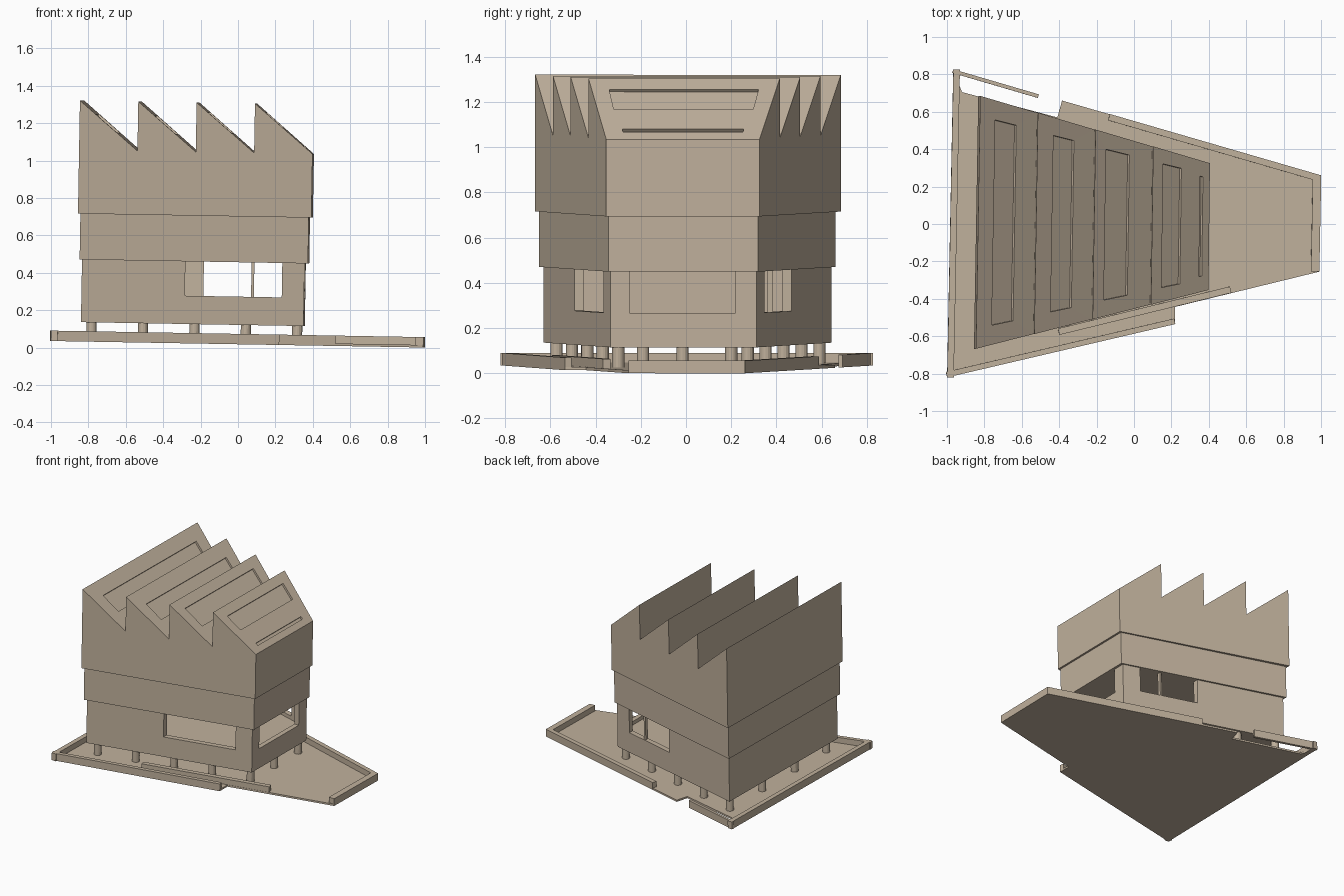
import bpy, bmesh, math
from mathutils import Vector, Matrix

if "Cube" in bpy.data.objects:
    bpy.data.objects.remove(bpy.data.objects["Cube"])

TILT = Matrix.Rotation(math.radians(1.0), 4, 'Y')   # the whole model leans slightly towards +x
stone = bpy.data.materials.new("warm_stone")
stone.diffuse_color = (0.53, 0.44, 0.335, 1)
stone.use_nodes = True
stone.node_tree.nodes["Principled BSDF"].inputs["Base Color"].default_value = stone.diffuse_color
parts = []


def loft(name, ring_a, ring_b):
    """Closed solid between two matching rings of points."""
    bm = bmesh.new()
    a = [bm.verts.new(p) for p in ring_a]
    b = [bm.verts.new(p) for p in ring_b]
    bm.faces.new(a)
    bm.faces.new(b)
    n = len(a)
    for i in range(n):
        j = (i + 1) % n
        bm.faces.new((a[i], a[j], b[j], b[i]))
    bmesh.ops.recalc_face_normals(bm, faces=bm.faces)
    me = bpy.data.meshes.new(name)
    bm.to_mesh(me)
    bm.free()
    me.materials.append(stone)
    ob = bpy.data.objects.new(name, me)
    bpy.context.collection.objects.link(ob)
    parts.append(ob)
    return ob


def prism(name, plan, z0, z1):
    return loft(name, [(x, y, z0) for x, y in plan], [(x, y, z1) for x, y in plan])


def box(name, x0, x1, y0, y1, z0, z1):
    return prism(name, [(x0, y0), (x1, y0), (x1, y1), (x0, y1)], z0, z1)


def cut(target, cutter):
    """Subtract the cutter, then remove it."""
    mod = target.modifiers.new("cut", 'BOOLEAN')
    mod.operation = 'DIFFERENCE'
    mod.solver = 'EXACT'
    mod.object = cutter
    bpy.context.view_layer.objects.active = target
    bpy.ops.object.modifier_apply(modifier=mod.name)
    parts.remove(cutter)
    bpy.data.objects.remove(cutter)


def wall(name, p, q, thick, z0=0.0175, z1=0.073):
    """Low straight wall, thickened to the left of p -> q."""
    p, q = Vector(p), Vector(q)
    d = (q - p).normalized()
    n = Vector((-d.y, d.x)) * thick
    prism(name, [p, q, q + n, p + n], z0, z1)


# ground plate and its low boundary walls
prism("ground_plate", [(-1, -0.82), (0.22, -0.535), (0.22, -0.443), (0.99, -0.255), (1, 0.26),
                       (-0.385, 0.66), (-0.41, 0.57), (-0.92, 0.705), (-0.967, 0.825)], 0.0175, 0.031)
wall("left_rim", (-0.967, 0.827), (-1, -0.82), 0.035)
wall("front_outer_rim", (-1, -0.82), (0.22, -0.535), 0.03)
wall("front_inner_rim", (-0.40, -0.593), (0.52, -0.368), 0.035)
wall("right_rim", (0.99, -0.255), (1, 0.26), 0.045)
wall("back_right_rim", (1, 0.26), (-0.13, 0.588), 0.035)
wall("back_left_rim", (-0.51, 0.693), (-0.967, 0.827), 0.02)

# short columns lifting the building
spots = []
for i in range(5):
    t = i / 4
    x = -0.785 + t * 1.1
    spots += [(x, -0.573 + t * 0.273), (x, 0.59 - t * 0.317)]
spots += [(-0.785, -0.19), (-0.785, 0.2), (0.315, -0.015)]
for i, (cx, cy) in enumerate(spots):
    ring = [(cx + 0.027 * math.cos(a * math.tau / 16), cy + 0.027 * math.sin(a * math.tau / 16))
            for a in range(16)]
    prism(f"column_{i + 1}", ring, 0.025, 0.125)

# lower storey: hollow, with three openings up to the ceiling
lower = prism("lower_storey", [(-0.842, -0.63), (0.348, -0.335), (0.355, 0.313), (-0.820, 0.643)], 0.121, 0.456)
cut(lower, prism("room", [(-0.802, -0.58), (0.313, -0.303), (0.318, 0.283), (-0.782, 0.593)], 0.245, 0.6))
cut(lower, box("front_opening", -0.289, 0.229, -0.8, -0.1, 0.272, 0.6))
cut(lower, box("back_opening", -0.19, 0.229, 0.1, 0.8, 0.272, 0.6))
cut(lower, box("right_opening", 0.15, 0.6, -0.25, 0.22, 0.272, 0.6))
box("window_post", 0.065, 0.08, 0.36, 0.385, 0.245, 0.456)

# middle storey
prism("middle_storey", [(-0.855, -0.65), (0.366, -0.343), (0.373, 0.318), (-0.833, 0.662)], 0.456, 0.701)


# upper storey with sawtooth roof: t runs left to right, v front to back
def plan(t, v):
    f = Vector((-0.868, -0.667)).lerp(Vector((0.38, -0.353)), t)
    b = Vector((-0.845, 0.685)).lerp(Vector((0.388, 0.325)), t)
    return f.lerp(b, v)


PEAK, VALLEY = 1.306, 1.042


def slope(k, s, v):
    p = plan((k + s) / 4, v)
    return Vector((p.x, p.y, PEAK + (VALLEY - PEAK) * s))


def end_profile(v):
    pts = [(*plan(0, v), 0.701)]
    for k in range(4):
        pts += [slope(k, 0, v), slope(k, 1, v)]
    return pts + [(*plan(1, v), 0.701)]


upper = loft("upper_storey", end_profile(0), end_profile(1))

# recessed skylights, plus one slot on the last slope
up = Vector((0.65, 0, 0.76))
for k, s0, s1, v0 in [(0, 0.27, 0.64, 0.08), (1, 0.28, 0.64, 0.085), (2, 0.19, 0.60, 0.09),
                      (3, 0.18, 0.50, 0.095), (3, 0.83, 0.88, 0.12)]:
    ring = [slope(k, s0, v0), slope(k, s1, v0), slope(k, s1, 1 - v0), slope(k, s0, 1 - v0)]
    cut(upper, loft("skylight", [p - up * 0.014 for p in ring], [p + up * 0.03 for p in ring]))

for ob in parts:
    ob.data.transform(TILT)
